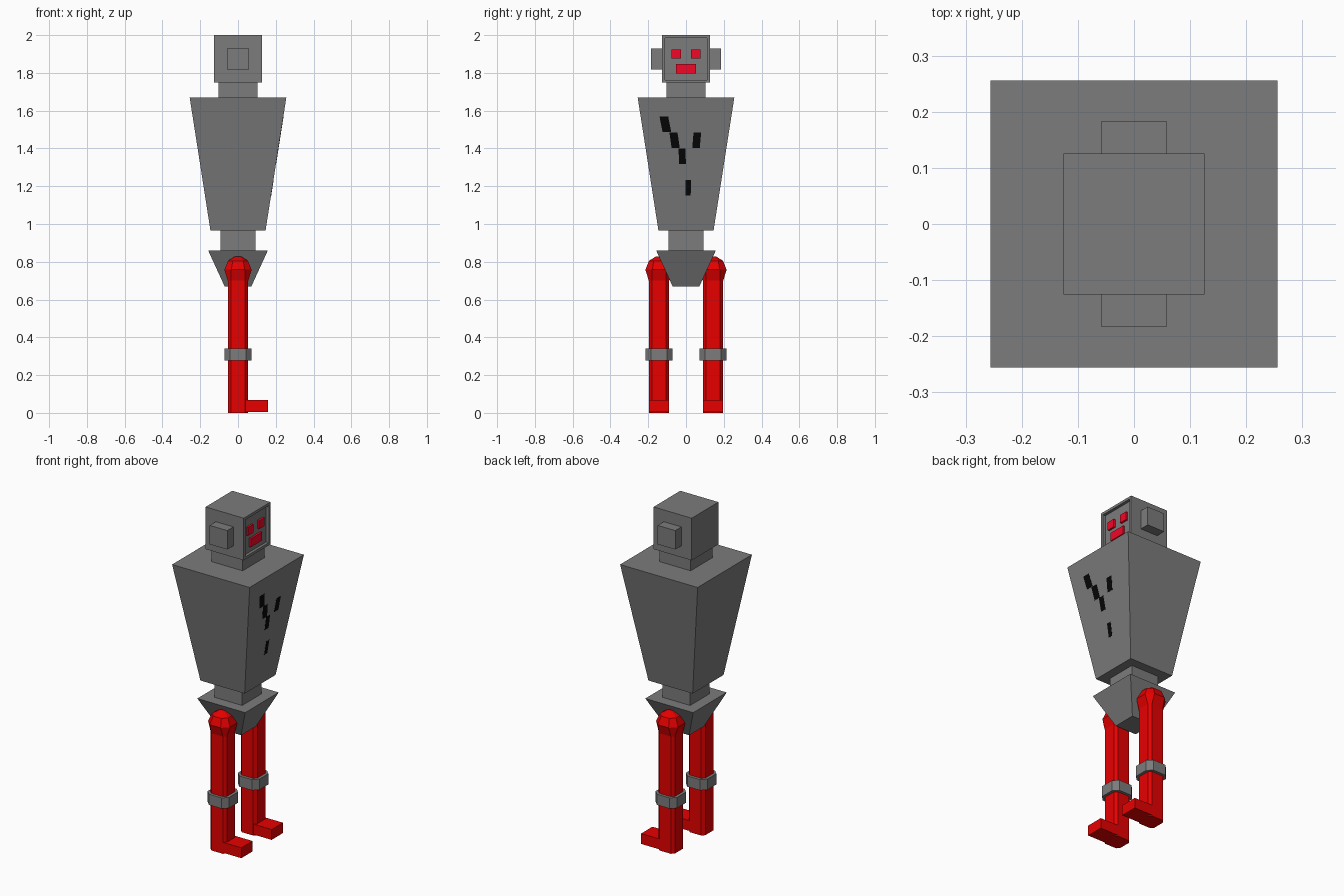
import bpy, bmesh
from mathutils import Vector

if "Cube" in bpy.data.objects:
    bpy.data.objects.remove(bpy.data.objects["Cube"])


def material(name, colour):
    m = bpy.data.materials.new(name)
    m.diffuse_color = colour
    m.use_nodes = True
    m.node_tree.nodes["Principled BSDF"].inputs["Base Color"].default_value = m.diffuse_color
    return m


GREY = material("dark_grey", (0.2, 0.2, 0.2, 1))
RED = material("red", (0.8, 0.0, 0.0, 1))
FACE_RED = material("face_red", (0.9, 0.002, 0.02, 1))
BLACK = material("black", (0.002, 0.002, 0.002, 1))


def finish(name, bm, mat=GREY):
    bmesh.ops.recalc_face_normals(bm, faces=bm.faces)
    me = bpy.data.meshes.new(name)
    bm.to_mesh(me)
    bm.free()
    ob = bpy.data.objects.new(name, me)
    bpy.context.collection.objects.link(ob)
    me.materials.append(mat)
    return ob


def section(a, b):
    """Square of half-width a with corners cut back to b (b = a: plain square)."""
    if a == b:
        return [(a, -a), (a, a), (-a, a), (-a, -a)]
    return [(a, -b), (a, b), (b, a), (-b, a), (-a, b), (-a, -b), (-b, -a), (b, -a)]


def loft_bm(rings, cx=0, cy=0):
    """Stack of sections, each ring given as (z, half-width, corner)."""
    bm = bmesh.new()
    loops = [[bm.verts.new((cx + x, cy + y, z)) for x, y in section(a, b)]
             for z, a, b in rings]
    for lo, hi in zip(loops, loops[1:]):
        for i in range(len(lo)):
            j = (i + 1) % len(lo)
            bm.faces.new((lo[i], lo[j], hi[j], hi[i]))
    bm.faces.new(loops[0][::-1])
    bm.faces.new(loops[-1])
    return bm


def taper(name, z0, w0, z1, w1):
    return finish(name, loft_bm([(z0, w0, w0), (z1, w1, w1)]))


def box(name, lo, hi, mat=GREY):
    bm = bmesh.new()
    bmesh.ops.create_cube(bm, size=1)
    lo, hi = Vector(lo), Vector(hi)
    for v in bm.verts:
        v.co = (lo + hi) / 2 + v.co * (hi - lo)
    return finish(name, bm, mat)


# Body core
taper("pelvis", 0.668, 0.07, 0.86, 0.158)
taper("waist", 0.85, 0.092, 0.98, 0.092)
taper("torso", 0.966, 0.146, 1.671, 0.256)
taper("neck", 1.665, 0.103, 1.755, 0.103)

# Head with a recessed face panel on the +x side
bm = loft_bm([(1.748, 0.126, 0.126), (2.0, 0.126, 0.126)])
bmesh.ops.recalc_face_normals(bm, faces=bm.faces)
front = [f for f in bm.faces if f.normal.x > 0.9]
bmesh.ops.inset_region(bm, faces=front, thickness=0.022)
ext = bmesh.ops.extrude_face_region(bm, geom=front)["geom"]
bmesh.ops.delete(bm, geom=front, context="FACES")
for v in ext:
    if isinstance(v, bmesh.types.BMVert):
        v.co.x -= 0.017
finish("head", bm)

# Eyes, mouth and ears
for side, s in (("left", 1), ("right", -1)):
    box(side + "_eye", (0.1, s * 0.052 - 0.025, 1.875), (0.121, s * 0.052 + 0.025, 1.924), FACE_RED)
    box(side + "_ear", (-0.058, s * 0.155 - 0.029, 1.817), (0.058, s * 0.155 + 0.029, 1.93))
box("mouth", (0.1, -0.052, 1.797), (0.121, 0.052, 1.847), FACE_RED)

# Dark slots on the sloping chest: top z, left and right y at top, sideways shift to the bottom
for i, (z, y0, y1, shift) in enumerate([
        (1.568, -0.14, -0.094, 0.016), (1.484, -0.088, -0.045, 0.012),
        (1.4, -0.04, -0.004, 0.004), (1.484, 0.04, 0.08, -0.007),
        (1.233, -0.002, 0.026, -0.001)]):
    bm = bmesh.new()
    pts = [(z, y0), (z, y1), (z - 0.082, y1 + shift), (z - 0.082, y0 + shift)]
    back, face = [[bm.verts.new((0.146 + (h - 0.966) * 0.11 / 0.705 + off, y, h)) for h, y in pts]
                  for off in (-0.004, 0.001)]
    bm.faces.new(back)
    bm.faces.new(face)
    for k in range(4):
        j = (k + 1) % 4
        bm.faces.new((back[k], back[j], face[j], face[k]))
    finish("chest_slot_%d" % (i + 1), bm, BLACK)

# Legs: shaft flaring into a faceted hip joint, knee band and foot
for side, s in (("left", 1), ("right", -1)):
    y = s * 0.143
    finish(side + "_leg", loft_bm([
        (0.0, 0.054, 0.038), (0.7, 0.054, 0.038), (0.758, 0.072, 0.036),
        (0.805, 0.053, 0.027), (0.829, 0.015, 0.008)], cy=y), RED)
    finish(side + "_knee_band", loft_bm([
        (0.277, 0.071, 0.042), (0.341, 0.071, 0.042)], cy=y))
    box(side + "_foot", (0.0, y - 0.053, 0.006), (0.159, y + 0.053, 0.068), RED)
